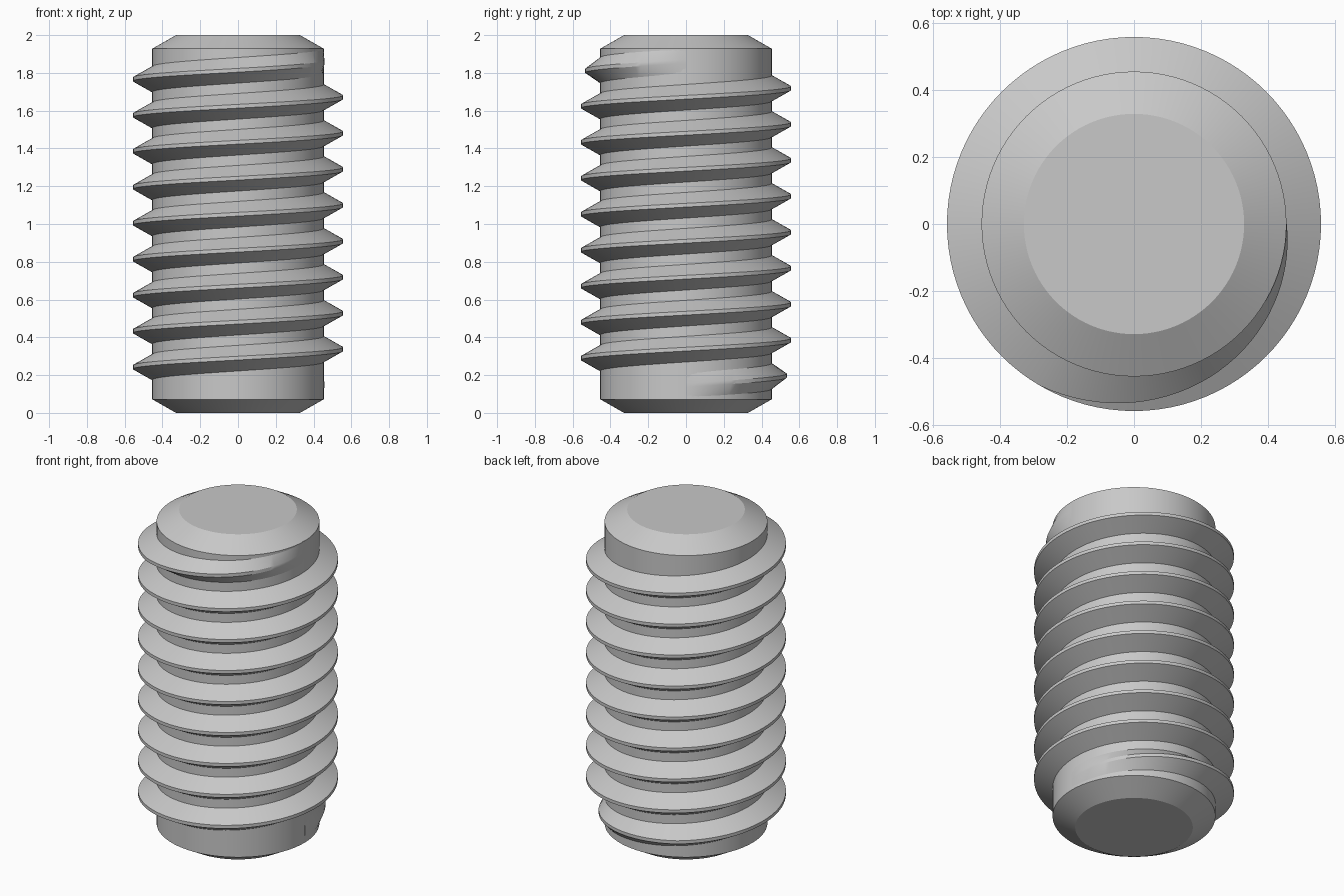
import bpy, bmesh, math

old = bpy.data.objects.get("Cube")
if old:
    bpy.data.objects.remove(old, do_unlink=True)

STEPS = 96                       # segments per turn
CORE_R, CREST_R, END_R = 0.454, 0.557, 0.328
CHAMFER = 0.072
PITCH, TURNS, START_Z = 0.1905, 9, 0.147
ROOT_HALF, CREST_HALF = 0.0685, 0.01
FADE = STEPS // 3                # segments over which the thread runs out

steel = bpy.data.materials.new("grey steel")
steel.use_nodes = True
grey = (0.58, 0.58, 0.58, 1)
steel.diffuse_color = grey
steel.node_tree.nodes["Principled BSDF"].inputs["Base Color"].default_value = grey


def ring_point(bm, r, step, z):
    a = 2 * math.pi * step / STEPS
    return bm.verts.new((r * math.cos(a), r * math.sin(a), z))


def finish(bm, name):
    bmesh.ops.recalc_face_normals(bm, faces=bm.faces)
    mesh = bpy.data.meshes.new(name)
    bm.to_mesh(mesh)
    bm.free()
    mesh.materials.append(steel)
    obj = bpy.data.objects.new(name, mesh)
    bpy.context.collection.objects.link(obj)
    bpy.ops.object.select_all(action='DESELECT')
    obj.select_set(True)
    bpy.context.view_layer.objects.active = obj
    bpy.ops.object.shade_smooth_by_angle(angle=math.radians(25))
    return obj


# Core: a cylinder with chamfered ends
bm = bmesh.new()
profile = [(END_R, 0), (CORE_R, CHAMFER), (CORE_R, 2 - CHAMFER), (END_R, 2)]
rings = [[ring_point(bm, r, s, z) for s in range(STEPS)] for r, z in profile]
for low, high in zip(rings, rings[1:]):
    for s in range(STEPS):
        t = (s + 1) % STEPS
        bm.faces.new((low[s], low[t], high[t], high[s]))
bm.faces.new(rings[0])
bm.faces.new(rings[-1])
finish(bm, "core")

# Thread: a trapezoid swept up a helix, sinking into the core at both ends
bm = bmesh.new()
total = TURNS * STEPS
sections = []
for s in range(total + 1):
    z = START_Z + PITCH * s / STEPS
    rise = min(1, s / FADE, (total - s) / FADE)
    crest = CORE_R + 0.001 + (CREST_R - CORE_R - 0.001) * rise
    root = CORE_R - 0.001
    section = [(root, -ROOT_HALF), (crest, -CREST_HALF),
               (crest, CREST_HALF), (root, ROOT_HALF)]
    sections.append([ring_point(bm, r, s, z + dz) for r, dz in section])
for a, b in zip(sections, sections[1:]):
    for i in range(4):
        j = (i + 1) % 4
        bm.faces.new((a[i], b[i], b[j], a[j]))
bm.faces.new(sections[0])
bm.faces.new(sections[-1])
finish(bm, "thread")
